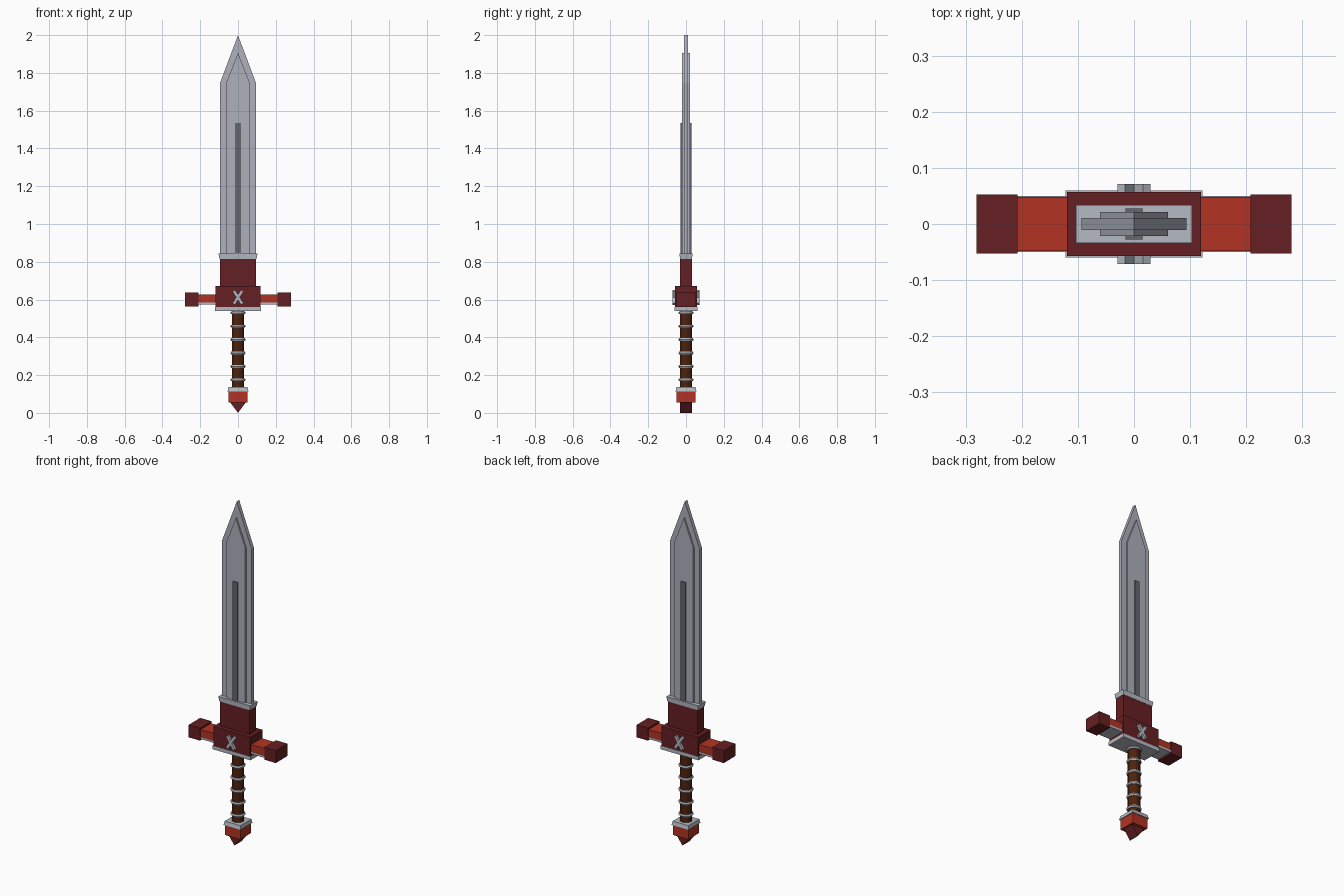
import bpy, bmesh, math
from mathutils import Matrix

if "Cube" in bpy.data.objects:
    bpy.data.objects.remove(bpy.data.objects["Cube"])


def material(name, rgb):
    m = bpy.data.materials.new(name)
    m.diffuse_color = (*rgb, 1)
    m.use_nodes = True
    m.node_tree.nodes["Principled BSDF"].inputs["Base Color"].default_value = m.diffuse_color
    return m


STEEL = material("blade steel", (0.42, 0.44, 0.50))
SILVER = material("silver trim", (0.46, 0.49, 0.54))
GROOVE = material("dark steel", (0.13, 0.135, 0.15))
DARK_RED = material("dark red", (0.13, 0.014, 0.016))
RED = material("bright red", (0.45, 0.034, 0.017))
BROWN = material("brown leather", (0.075, 0.016, 0.004))


def finish(name, bm, mat):
    bmesh.ops.recalc_face_normals(bm, faces=bm.faces)
    me = bpy.data.meshes.new(name)
    bm.to_mesh(me)
    bm.free()
    me.materials.append(mat)
    ob = bpy.data.objects.new(name, me)
    bpy.context.collection.objects.link(ob)
    return ob


def box(name, mat, x, y, z0, z1, cx=0, top=1.0, bottom=1.0):
    """Box of half sizes x, y; top and bottom scale its ends."""
    bm = bmesh.new()
    bmesh.ops.create_cube(bm, size=2)
    for v in bm.verts:
        s = top if v.co.z > 0 else bottom
        v.co = (v.co.x * x * s + cx, v.co.y * y * s, z1 if v.co.z > 0 else z0)
    return finish(name, bm, mat)


def prism(name, mat, profile, y):
    """Front profile (x, z) extruded from -y to y."""
    bm = bmesh.new()
    f = bm.faces.new([bm.verts.new((px, -y, pz)) for px, pz in profile])
    r = bmesh.ops.extrude_face_region(bm, geom=[f])
    verts = [g for g in r["geom"] if isinstance(g, bmesh.types.BMVert)]
    bmesh.ops.translate(bm, verts=verts, vec=(0, 2 * y, 0))
    return finish(name, bm, mat)


def blade(name, w, y, shoulder, tip):
    prism(name, STEEL, [(-w, 0.82), (w, 0.82), (w, shoulder), (0, tip), (-w, shoulder)], y)


# Blade: thin edge layer, thicker core, dark central groove strip
blade("blade_edge", 0.094, 0.011, 1.75, 2.0)
blade("blade_core", 0.061, 0.021, 1.75, 1.905)
box("blade_groove", GROOVE, 0.015, 0.028, 0.82, 1.535)

# Collar and guard
box("collar_cap", SILVER, 0.103, 0.034, 0.815, 0.843, bottom=0.95)
box("collar", DARK_RED, 0.096, 0.031, 0.67, 0.817)
box("guard_block", DARK_RED, 0.119, 0.057, 0.56, 0.673)
box("guard_plate", SILVER, 0.122, 0.060, 0.54, 0.561)
for side, s in (("left", -1), ("right", 1)):
    box("guard_arm_" + side, RED, 0.055, 0.048, 0.584, 0.627, cx=s * 0.16)
    box("guard_arm_trim_" + side, SILVER, 0.055, 0.050, 0.573, 0.585, cx=s * 0.16)
    box("guard_end_" + side, DARK_RED, 0.0365, 0.053, 0.564, 0.637, cx=s * 0.2445)

# Crossed bars on the front and back of the guard
for face, s in (("front", -1), ("back", 1)):
    for i, a in enumerate((-1, 1)):
        bm = bmesh.new()
        bmesh.ops.create_cube(bm, size=1)
        bmesh.ops.scale(bm, verts=bm.verts, vec=(0.016, 0.017, 0.084))
        bmesh.ops.transform(bm, verts=bm.verts, matrix=Matrix.Translation(
            (0, s * (0.0625 + 0.0003 * i), 0.612)) @ Matrix.Rotation(a * math.radians(33), 4, "Y"))
        finish(f"cross_bar_{face}_{i + 1}", bm, SILVER)

# Grip with silver rings
bm = bmesh.new()
bmesh.ops.create_cone(bm, cap_ends=True, segments=16, radius1=0.033, radius2=0.033, depth=0.42,
                      matrix=Matrix.Translation((0, 0, 0.335)))
finish("grip", bm, BROWN)
for i in range(6):
    bpy.ops.mesh.primitive_torus_add(major_radius=0.032, minor_radius=0.0085, major_segments=16,
                                     minor_segments=6, location=(0, 0, 0.175 + 0.071 * i))
    ring = bpy.context.object
    ring.name = f"grip_ring_{i + 1}"
    ring.data.materials.append(SILVER)

# Pommel
box("pommel_cap", SILVER, 0.055, 0.055, 0.114, 0.136, top=0.92)
box("pommel_block", RED, 0.050, 0.050, 0.055, 0.115)
prism("pommel_wedge", DARK_RED, [(-0.042, 0.056), (0, 0), (0.042, 0.056)], 0.033)
